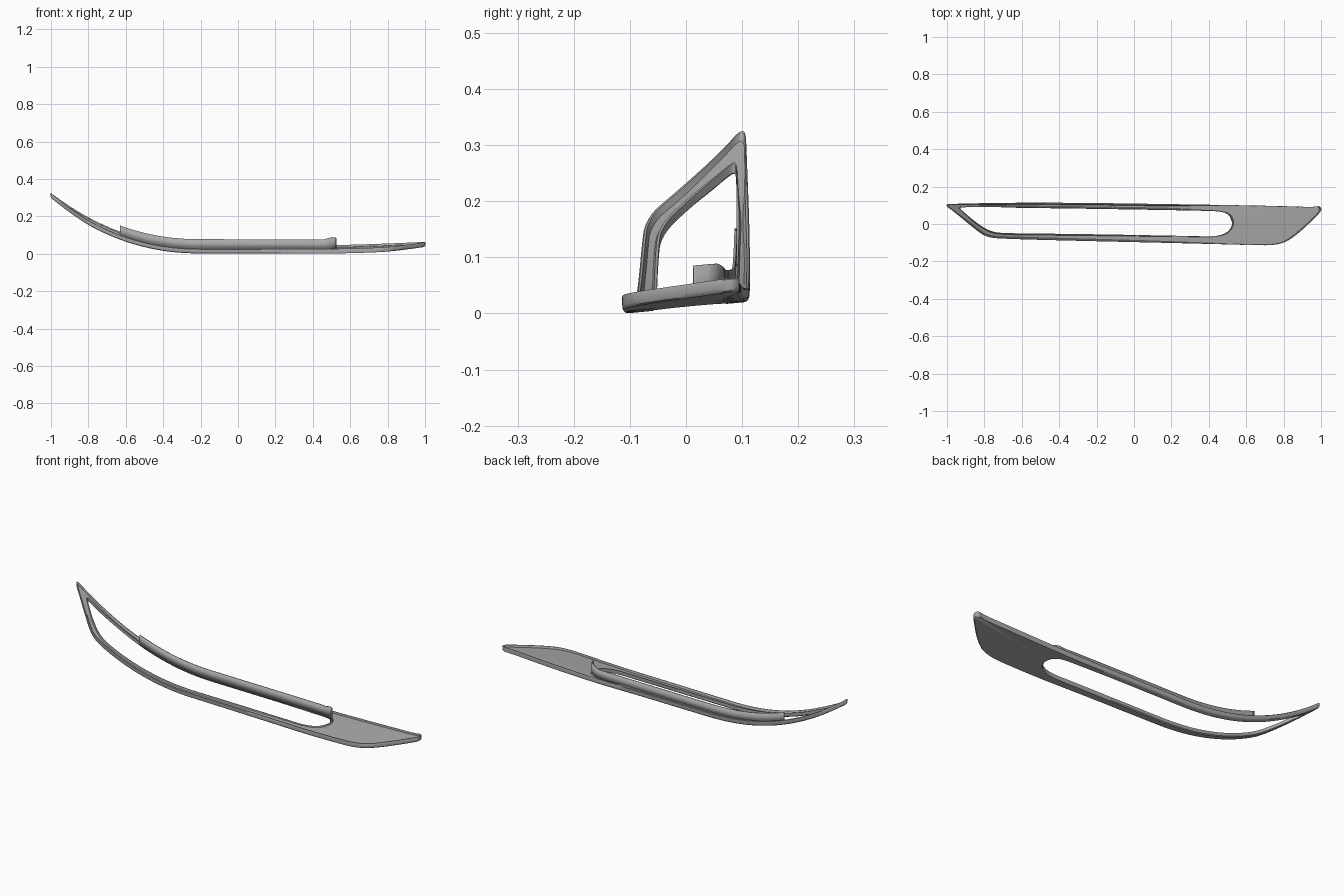
import bpy, bmesh
from mathutils import Vector

cube = bpy.data.objects.get("Cube")
if cube:
    bpy.data.objects.remove(cube, do_unlink=True)

grey = bpy.data.materials.new("satin_grey")
grey.use_nodes = True
grey.diffuse_color = (0.4, 0.4, 0.4, 1)
grey.node_tree.nodes["Principled BSDF"].inputs["Base Color"].default_value = (0.4, 0.4, 0.4, 1)

H = 0.025  # depth of the outer wall

# Paired control points: outer outline (x, y) and hole outline (x, y)
PAIRS = [
    (-1.0, .092, -.925, .078), (-.97, .072, -.90, .055), (-.86, -.02, -.84, .005),
    (-.79, -.072, -.765, -.042), (-.68, -.08, -.68, -.05), (-.3, -.09, -.3, -.053),
    (.35, -.105, .3, -.064), (.6, -.112, .44, -.068), (.78, -.115, .50, -.045),
    (.87, -.06, .52, -.015), (.98, .045, .525, 0), (1.005, .075, .525, .012),
    (.995, .098, .52, .028), (.96, .09, .51, .05), (.8, .096, .47, .07),
    (.35, .104, .35, .074), (-.3, .114, -.3, .085), (-.7, .114, -.72, .09),
    (-.96, .108, -.9, .09), (-1.005, .106, -.93, .088),
]


def base(x, y):
    """Underside height: sweeps up to the left, tilts up to the back."""
    z = 0.095 * (y + 0.108)
    if x < -0.2:
        z += 0.454 * (-0.2 - x) ** 2.17
    if x > 0.4:
        z += 0.02 * ((x - 0.4) / 0.6) ** 1.5
    return z


def smooth_loop(points):
    """Corner cutting, then splitting of the long straight runs."""
    pts = [Vector(p) for p in points]
    for _ in range(3):
        pts = [a.lerp(b, t) for a, b in zip(pts, pts[1:] + pts[:1]) for t in (0.25, 0.75)]
    out = []
    for a, b in zip(pts, pts[1:] + pts[:1]):
        n = int((a - b).length / 0.03) + 1
        out += [a.lerp(b, i / n) for i in range(n)]
    return out


def make_object(name, bm):
    bmesh.ops.recalc_face_normals(bm, faces=bm.faces)
    mesh = bpy.data.meshes.new(name)
    bm.to_mesh(mesh)
    bm.free()
    mesh.materials.append(grey)
    obj = bpy.data.objects.new(name, mesh)
    bpy.context.collection.objects.link(obj)
    bpy.ops.object.select_all(action='DESELECT')
    obj.select_set(True)
    bpy.context.view_layer.objects.active = obj
    bpy.ops.object.shade_smooth_by_angle(angle=0.6)
    return obj


loop = smooth_loop(PAIRS)

# Cross-section: (measured from hole edge?, inset distance, height)
SECTION = [
    (False, .007, 0), (False, .002, .003), (False, 0, .008), (False, 0, H - .002),
    (False, .002, H), (False, .006, H), (False, .011, H - .011),
    (True, .008, H - .011), (True, .005, H - .005), (True, 0, H - .005),
    (True, 0, .004), (True, .004, 0),
]

# Trim frame: rimmed channel around the hole, widening into the right-hand panel
bm = bmesh.new()
rows = []
for p in loop:
    outer, inner = Vector((p[0], p[1])), Vector((p[2], p[3]))
    direction = (inner - outer).normalized()
    row = []
    for from_hole, d, h in SECTION:
        q = inner - direction * d if from_hole else outer + direction * d
        row.append(bm.verts.new((q.x, q.y, base(q.x, q.y) + h)))
    rows.append(row)
for r, s in zip(rows, rows[1:] + rows[:1]):
    for k in range(len(SECTION)):
        j = (k + 1) % len(SECTION)
        bm.faces.new((r[k], r[j], s[j], s[k]))
make_object("trim_frame", bm)

# Upright flange: along the back edge of the hole and round its right end
path = [(p[2], p[3]) for p in loop if p[2] > -0.635 and p[3] > 0.012]
bm = bmesh.new()
strip = []
for x, y in path:
    z = base(x, y)
    rise = 0.06 + 0.012 * min(1, max(0, (x - 0.46) / 0.04))
    strip.append((bm.verts.new((x, y, z + 0.008)), bm.verts.new((x, y, z + rise))))
for a, b in zip(strip, strip[1:]):
    bm.faces.new((a[0], b[0], b[1], a[1]))
flange = make_object("back_flange", bm)
solid = flange.modifiers.new("thickness", 'SOLIDIFY')
solid.thickness = 0.005
solid.offset = 0
